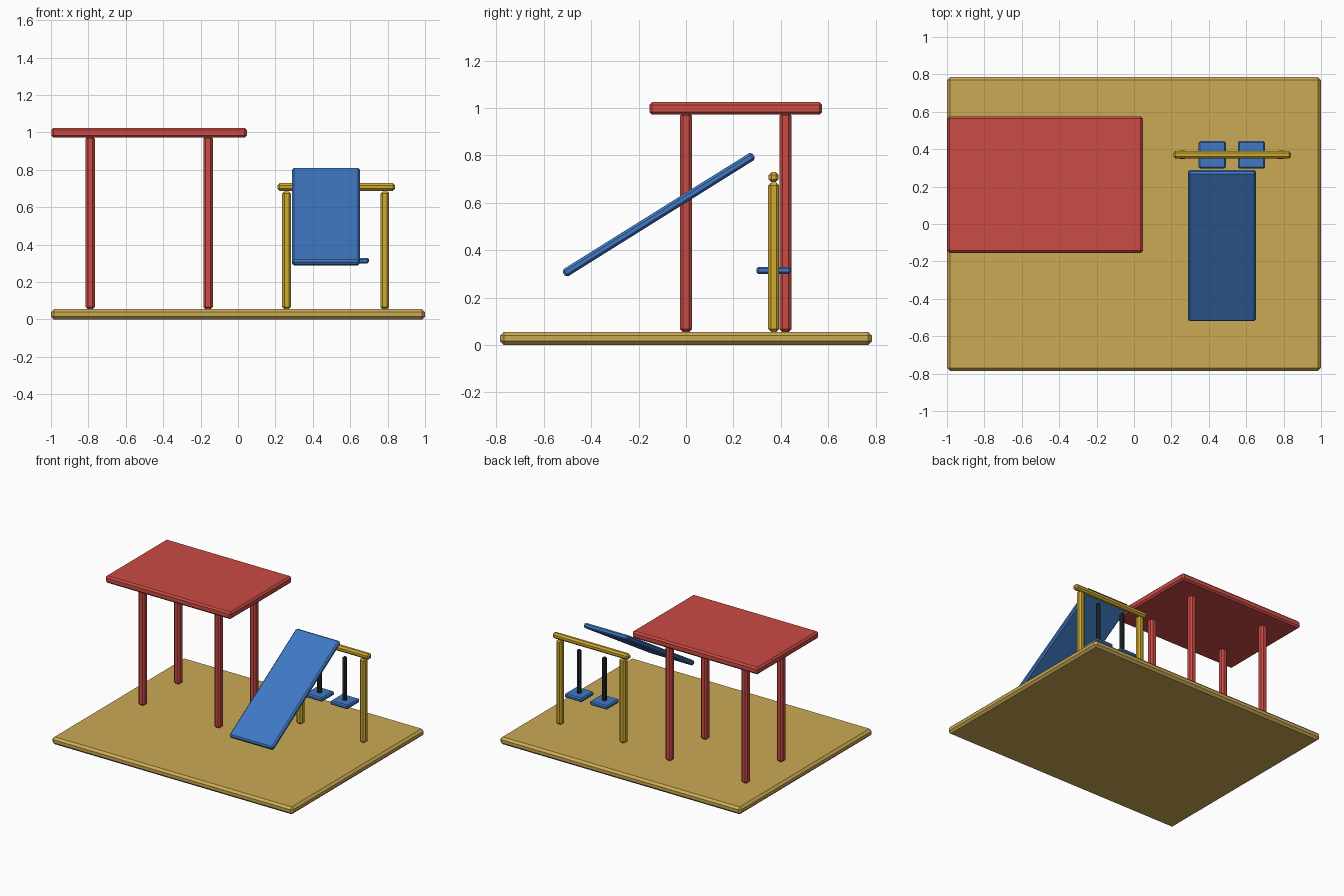
import bpy
from math import radians

if "Cube" in bpy.data.objects:
    bpy.data.objects.remove(bpy.data.objects["Cube"])


def material(name, rgb):
    m = bpy.data.materials.new(name)
    m.diffuse_color = (*rgb, 1)
    m.use_nodes = True
    m.node_tree.nodes["Principled BSDF"].inputs["Base Color"].default_value = m.diffuse_color
    return m


SAND = material("sand", (0.60, 0.40, 0.09))
RED = material("red", (0.60, 0.07, 0.06))
BLUE = material("blue", (0.05, 0.19, 0.55))
YELLOW = material("yellow", (0.62, 0.40, 0.03))
DARK = material("dark", (0.02, 0.022, 0.028))


def block(name, center, size, mat, chamfer, tilt=0):
    """Chamfered box, flat shaded."""
    bpy.ops.mesh.primitive_cube_add(size=1)
    ob = bpy.context.object
    ob.name = name
    ob.scale = size
    bpy.ops.object.transform_apply(location=False, rotation=False, scale=True)
    ob.location = center
    ob.rotation_euler.x = radians(tilt)
    ob.data.materials.append(mat)
    bevel = ob.modifiers.new("chamfer", 'BEVEL')
    bevel.width = chamfer
    bevel.segments = 1
    return ob


# Ground slab
block("base", (0, 0, 0.0275), (2, 1.57, 0.055), SAND, 0.016)

# Shelter: roof on four posts
block("roof", (-0.475, 0.21, 0.9985), (1.045, 0.73, 0.053), RED, 0.012)
for x in (-0.79, -0.16):
    for y in (0, 0.42):
        block("roof_post", (x, y, 0.517), (0.05, 0.05, 0.925), RED, 0.012)

# Slide
block("slide", (0.47, -0.115, 0.55), (0.362, 0.945, 0.036), BLUE, 0.010, tilt=32)

# Swing frame
SWING_Y = 0.37
for x in (0.26, 0.785):
    block("swing_post", (x, SWING_Y, 0.37), (0.047, 0.047, 0.63), YELLOW, 0.012)
block("swing_bar", (0.525, SWING_Y, 0.708), (0.63, 0.042, 0.042), YELLOW, 0.012)

# Swings: hanger and seat
for x in (0.418, 0.628):
    block("swing_hanger", (x, SWING_Y, 0.488), (0.03, 0.03, 0.33), DARK, 0.008)
    block("swing_seat", (x, SWING_Y, 0.315), (0.146, 0.146, 0.03), BLUE, 0.008)
